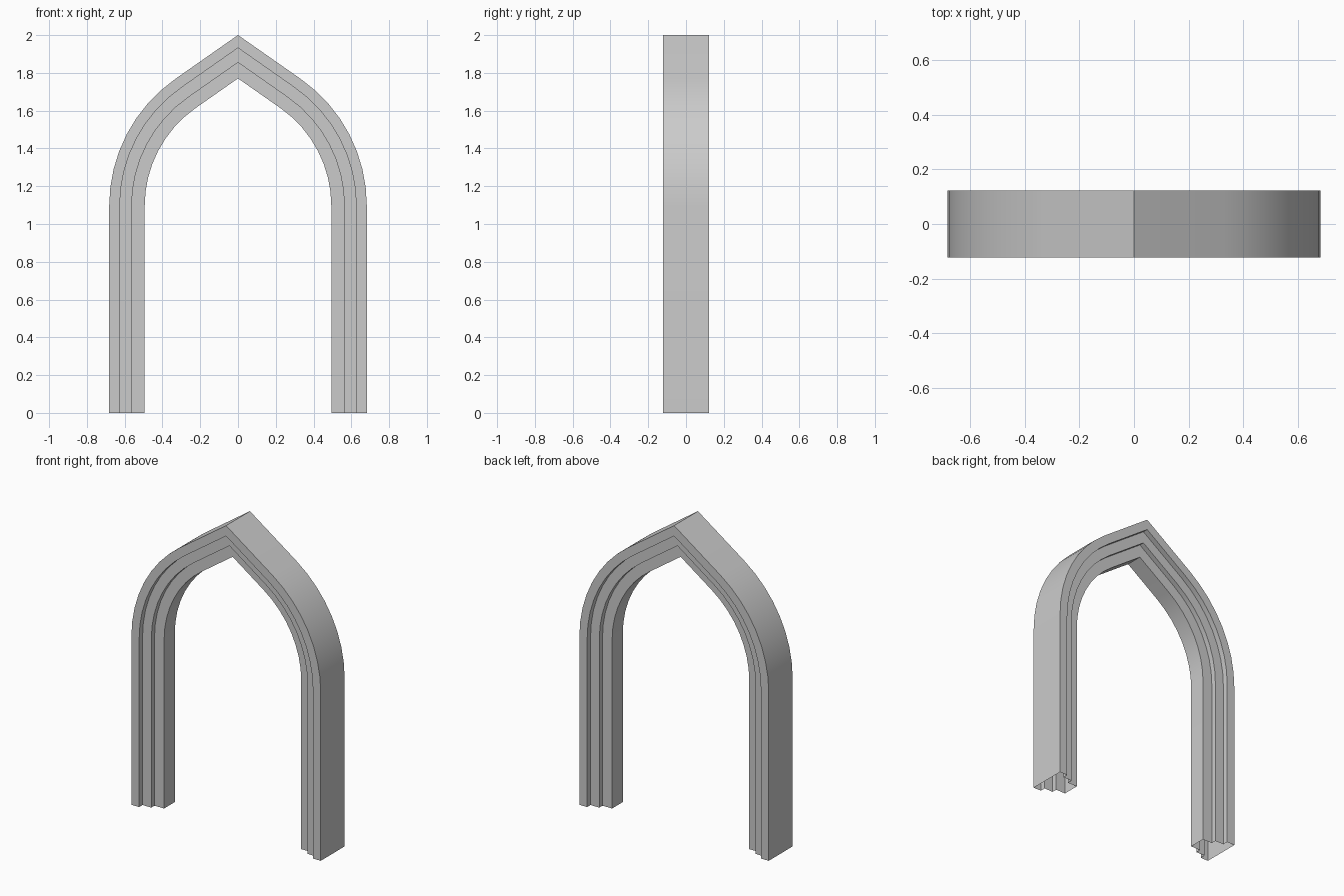
import bpy, bmesh, math

if "Cube" in bpy.data.objects:
    bpy.data.objects.remove(bpy.data.objects["Cube"])

# Arch outline: vertical leg, circular arc, then a straight tangent to the apex
HALF_W, R, Z0, SWEEP, SEGS = 0.682, 0.82, 1.096, math.radians(55), 8
# Stepped moulding section: (inset from outer edge, y)
HALF_SECTION = [(0.0, 0.123), (0.056, 0.123), (0.056, 0.088),
                (0.119, 0.088), (0.119, 0.055), (0.188, 0.055)]
section = HALF_SECTION + [(d, -y) for d, y in reversed(HALF_SECTION)]


def outline(inset):
    """Points of the whole arch, right foot to left foot, offset inwards."""
    r, cx = R - inset, HALF_W - R
    pts = [(cx + r, 0.0)]
    for i in range(SEGS + 1):
        a = SWEEP * i / SEGS
        pts.append((cx + r * math.cos(a), Z0 + r * math.sin(a)))
    x, z = pts[-1]
    apex = (0.0, z + x / math.tan(SWEEP))
    return pts + [apex] + [(-x, z) for x, z in reversed(pts)]


# Sweep the section along the arch; the feet stay open
bm = bmesh.new()
rails = [[bm.verts.new((x, y, z)) for x, z in outline(d)] for d, y in section]
for k, a in enumerate(rails):
    b = rails[(k + 1) % len(rails)]
    for i in range(len(a) - 1):
        bm.faces.new((a[i], a[i + 1], b[i + 1], b[i]))
bmesh.ops.recalc_face_normals(bm, faces=bm.faces)
# An outer face must point away from the centre
bm.faces.ensure_lookup_table()
foot = max(bm.faces, key=lambda f: f.calc_center_median().x)
if foot.normal.x < 0:
    bmesh.ops.reverse_faces(bm, faces=bm.faces)

mesh = bpy.data.meshes.new("pointed_arch_frame")
bm.to_mesh(mesh)
bm.free()
arch = bpy.data.objects.new("pointed_arch_frame", mesh)
bpy.context.collection.objects.link(arch)

# Smooth around the curve, crisp on the steps
bpy.context.view_layer.objects.active = arch
arch.select_set(True)
bpy.ops.object.shade_smooth_by_angle(angle=math.radians(30))
